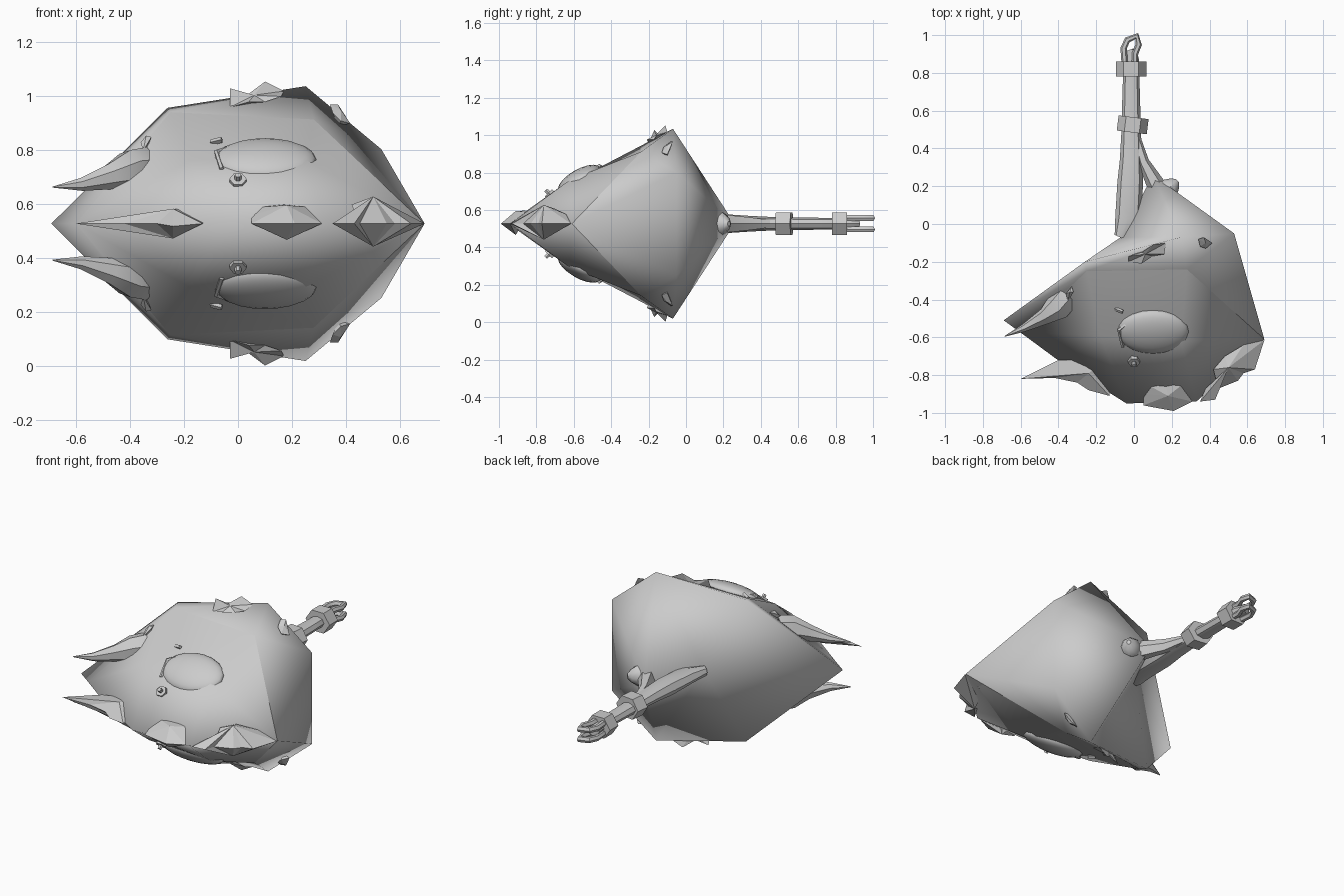
import bpy, bmesh, math
from mathutils import Vector

if "Cube" in bpy.data.objects:
    bpy.data.objects.remove(bpy.data.objects["Cube"])

C = 0.527  # height of the mirror plane
grey = bpy.data.materials.new("grey")
grey.diffuse_color = (0.6, 0.6, 0.6, 1)
grey.use_nodes = True
grey.node_tree.nodes["Principled BSDF"].inputs["Base Color"].default_value = grey.diffuse_color


def finish(bm, name, smooth=True, angle=None):
    bmesh.ops.recalc_face_normals(bm, faces=bm.faces)
    me = bpy.data.meshes.new(name)
    for f in bm.faces:
        f.smooth = smooth
    bm.to_mesh(me)
    bm.free()
    me.materials.append(grey)
    ob = bpy.data.objects.new(name, me)
    bpy.context.collection.objects.link(ob)
    if angle:
        bpy.context.view_layer.objects.active = ob
        ob.select_set(True)
        bpy.ops.object.shade_smooth_by_angle(angle=math.radians(angle))
        ob.select_set(False)
    return ob


def loft(name, rings, sides=8, smooth=True, angle=40, twist=0.0):
    """Skin round sections (centre, radius across, radius upward) along a path."""
    bm = bmesh.new()
    pts = [Vector(r[0]) for r in rings]
    loops = []
    for i, (c, ra, rb) in enumerate(rings):
        d = (pts[min(i + 1, len(pts) - 1)] - pts[max(i - 1, 0)]).normalized()
        side = d.cross(Vector((0, 0, 1)))
        side = side.normalized() if side.length > 0.01 else Vector((1, 0, 0))
        up = side.cross(d)
        loops.append([bm.verts.new(pts[i] + side * ra * math.cos(t) + up * rb * math.sin(t))
                      for t in (twist + 2 * math.pi * k / sides for k in range(sides))])
    for a, b in zip(loops, loops[1:]):
        for k in range(sides):
            j = (k + 1) % sides
            bm.faces.new((a[k], a[j], b[j], b[k]))
    bm.faces.new(loops[0])
    bm.faces.new(loops[-1])
    return finish(bm, name, smooth, angle if smooth else None)


def shard(name, outline, ridge, s=1):
    """Jagged piece: outline points fanned to a raised centre and closed below."""
    bm = bmesh.new()
    top, bot = [bm.verts.new((p[0], p[1], C + s * p[2])) for p in ridge]
    ring = [bm.verts.new((x, y, C + s * z)) for x, y, z in outline]
    for a, b in zip(ring, ring[1:] + ring[:1]):
        bm.faces.new((a, b, top))
        bm.faces.new((b, a, bot))
    return finish(bm, name, False)


# Head: faceted smooth shell, mirrored about its middle plane
P = dict(L=(-.69, -.51, 0), E=(-.6, -.575, 0), K1=(-.39, -.73, 0), K2=(-.04, -.95, 0),
         K3=(.33, -.94, 0), R=(.69, -.61, 0), A=(.1, .26, 0), N=(-.07, -.07, 0),
         P1=(-.26, -.2, .428), P2=(.25, -.07, .508), S=(.53, -.05, .275),
         F1=(-.25, -.25, .412), F2=(.28, -.24, .385),
         M1=(-.18, -.59, .235), M2=(.25, -.62, .235))
faces = ["E K1 M1", "E M1 F1", "K1 K2 M1", "K2 M2 M1", "K2 K3 M2", "K3 R M2", "R F2 M2",
         "M1 M2 F2 F1", "L E F1 P1", "F1 F2 P2 P1", "F2 R S", "F2 S P2",
         "S A P2", "P2 A N", "P2 N P1", "P1 N L"]
bm = bmesh.new()
V = {}
for k, (x, y, h) in P.items():
    V[k, 1] = bm.verts.new((x, y, C + h))
    V[k, -1] = bm.verts.new((x, y, C - h)) if h else V[k, 1]
for s in (1, -1):
    for f in faces:
        bm.faces.new([V[k, s] for k in f.split()])
bm.faces.new((V["R", 1], V["S", 1], V["S", -1]))
bm.faces.new((V["S", 1], V["A", 1], V["S", -1]))
rim = ("E", "F1", "F2", "R")
for s in (1, -1):
    for a, b in zip(rim, rim[1:]):
        bm.edges.get((V[a, s], V[b, s])).smooth = False
finish(bm, "head")

for s, tag in ((1, "upper"), (-1, "lower")):
    z = lambda h: C + s * h
    # Horn with a chipped flake behind it
    loft(tag + "_horn", [((-.35, -.38, z(.2)), .075, .085), ((-.4, -.44, z(.2)), .075, .075),
                         ((-.47, -.49, z(.175)), .045, .05), ((-.58, -.55, z(.145)), .022, .025),
                         ((-.685, -.595, z(.135)), .002, .002)], 7)
    shard(tag + "_horn_flake", [(-.36, -.37, .3), (-.33, -.33, .32), (-.32, -.36, .32),
                                (-.35, -.41, .27)], [(-.34, -.36, .325), (-.34, -.36, .27)], s)
    # Brow bulge
    bm = bmesh.new()
    bmesh.ops.create_uvsphere(bm, u_segments=20, v_segments=10, radius=1)
    ob = finish(bm, tag + "_brow")
    ob.scale = (.19, .13, .055)
    ob.rotation_euler = (s * math.radians(30), 0, 0)
    ob.location = (.1, -.57, z(.235))
    # Eyelid ridge
    lid = [(-.06, -.65, .2), (-.08, -.56, .265), (0, -.5, .29), (.09, -.495, .3),
           (.13, -.54, .288), (.08, -.61, .255)]
    loft(tag + "_eyelid", [((x, y, z(h)), .01, .01) for x, y, h in lid], 5)
    # Hexagonal bolt and small staple
    loft(tag + "_bolt", [((0, -.69, z(.12)), .032, .032), ((0, -.735, z(.165)), .032, .032)], 6, False)
    loft(tag + "_bolt_pin", [((0, -.72, z(.15)), .014, .014), ((0, -.75, z(.18)), .012, .012)], 6, False)
    loft(tag + "_staple", [((-.1, -.45, z(.3)), .011, .011), ((-.06, -.465, z(.31)), .011, .011)], 4, False)
    # Chips along the ridge
    shard(tag + "_ridge_chip", [(-.03, -.17, .5), (.04, -.15, .48), (.1, -.11, .525), (.17, -.1, .49),
                                (.16, -.16, .47), (.1, -.17, .45), (.04, -.21, .45), (-.03, -.2, .43)],
          [(.06, -.16, .475), (.06, -.14, .44)], s)
    shard(tag + "_side_chip", [(.34, -.08, .44), (.37, -.07, .44), (.415, -.1, .37), (.38, -.13, .38),
                               (.35, -.12, .41)], [(.38, -.1, .42), (.37, -.1, .36)], s)

# Broken cladding along the front edge
shard("front_spike", [(-.6, -.82, 0), (-.4, -.72, .03), (-.27, -.72, .05), (-.2, -.76, .05), (-.12, -.82, .01),
                      (-.13, -.91, 0), (-.24, -.88, -.01), (-.3, -.84, 0), (-.42, -.815, 0)],
      [(-.24, -.79, .055), (-.24, -.79, -.055)])
shard("front_chip", [(.05, -.9, .03), (.07, -.85, .06), (.17, -.86, .07), (.27, -.84, .06), (.31, -.94, 0),
                     (.21, -.99, 0), (.1, -.97, 0), (.05, -.96, 0)],
      [(.18, -.91, .068), (.18, -.91, -.06)])
shard("corner_cladding", [(.35, -.94, 0), (.38, -.87, .02), (.44, -.85, .02), (.42, -.77, .07), (.48, -.7, .08),
                          (.58, -.64, .05), (.69, -.615, 0), (.64, -.77, 0), (.58, -.79, 0), (.55, -.83, 0),
                          (.45, -.87, 0), (.43, -.93, 0)],
      [(.5, -.76, .1), (.5, -.76, -.085)])

# Tapered handle running back from the notch
loft("handle", [((-.075, -.07, C), .03, .03), ((-.03, .03, C), .07, .04), ((-.02, .22, C), .068, .05),
                ((-.015, .34, C), .06, .042), ((-.015, .48, C), .052, .035), ((-.015, .7, C), .046, .032),
                ((-.015, .88, C), .04, .03), ((-.03, .92, C), .03, .03)], 8)
loft("handle_brace", [((.12, .2, C), .05, .055), ((.05, .33, C), .03, .04), ((.01, .47, C), .02, .02)], 6)
# Hexagonal collars
loft("front_collar", [((-.012, .485, C), .08, .07), ((-.002, .565, C), .08, .07)], 6, False)
loft("rear_collar", [((-.015, .78, C), .08, .07), ((-.015, .86, C), .08, .07)], 6, False)
# Claw ring at the handle end
hook = [(-.05, .86), (-.055, .93), (-.035, .975), (.015, .995), (.025, .95), (.005, .9), (.005, .86)]
for s, tag in ((1, "upper"), (-1, "lower")):
    loft(tag + "_claw", [((x, y, C + s * .03), .017, .018) for x, y in hook], 6)
# Rounded knob on the back edge
loft("back_knob", [((.13, .13, C), .06, .066), ((.185, .19, C), .058, .064), ((.215, .215, C), .035, .04),
                   ((.23, .23, C), .012, .014)], 8)
